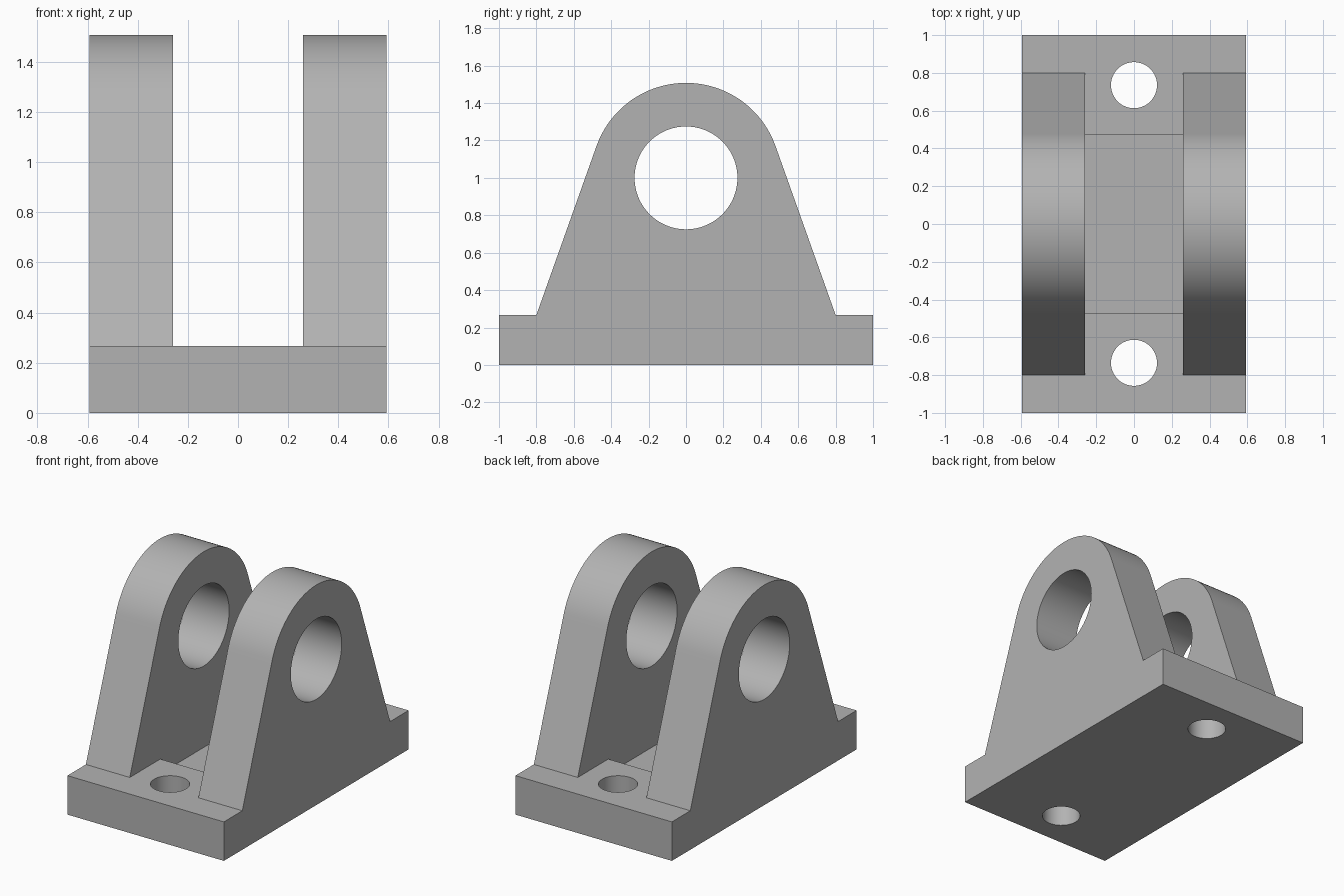
import bpy, bmesh, math
from mathutils import Matrix

if "Cube" in bpy.data.objects:
    bpy.data.objects.remove(bpy.data.objects["Cube"])

HALF_X, BASE_Z = 0.593, 0.267      # half width and base plate height
BORE_Z, EAR_R, FOOT_Y = 1.0, 0.508, 0.8
GAP, RECESS = 0.26, 0.10           # half gap between ears, recess depth

grey = bpy.data.materials.new("plain grey")
grey.diffuse_color = (0.45, 0.45, 0.45, 1)
grey.use_nodes = True
grey.node_tree.nodes["Principled BSDF"].inputs["Base Color"].default_value = grey.diffuse_color


def add_object(name, bm):
    bmesh.ops.recalc_face_normals(bm, faces=bm.faces[:])
    mesh = bpy.data.meshes.new(name)
    bm.to_mesh(mesh)
    bm.free()
    mesh.materials.append(grey)
    ob = bpy.data.objects.new(name, mesh)
    bpy.context.collection.objects.link(ob)
    return ob


def box(name, x, y, z0, z1):
    bm = bmesh.new()
    m = Matrix.Translation((0, 0, (z0 + z1) / 2)) @ Matrix.Diagonal((2 * x, 2 * y, z1 - z0, 1))
    bmesh.ops.create_cube(bm, size=1, matrix=m)
    return add_object(name, bm)


def cylinder(name, radius, depth, matrix, segments):
    bm = bmesh.new()
    bmesh.ops.create_cone(bm, cap_ends=True, segments=segments, radius1=radius,
                          radius2=radius, depth=depth, matrix=matrix)
    return add_object(name, bm)


# Side profile: base plate, sloping flanks tangent to a rounded top
dz = BASE_Z - BORE_Z
tangent = math.atan2(dz, FOOT_Y) + math.acos(EAR_R / math.hypot(FOOT_Y, dz))
profile = [(-1, 0), (1, 0), (1, BASE_Z), (FOOT_Y, BASE_Z)]
STEPS = 48
for i in range(STEPS + 1):
    a = tangent + (math.pi - 2 * tangent) * i / STEPS
    profile.append((EAR_R * math.cos(a), BORE_Z + EAR_R * math.sin(a)))
profile += [(-FOOT_Y, BASE_Z), (-1, BASE_Z)]

# Bracket body extruded across the full width
bm = bmesh.new()
face = bm.faces.new([bm.verts.new((-HALF_X, y, z)) for y, z in profile])
out = bmesh.ops.extrude_face_region(bm, geom=[face])
bmesh.ops.translate(bm, vec=(2 * HALF_X, 0, 0),
                    verts=[v for v in out["geom"] if isinstance(v, bmesh.types.BMVert)])
body = add_object("clevis_bracket", bm)

# Cutters: gap between ears, floor recess, pin bore, bolt holes
cutters = [
    box("gap_cutter", GAP, 1.2, BASE_Z, 2),
    box("recess_cutter", GAP, 0.47, BASE_Z - RECESS, 0.5),
    cylinder("bore_cutter", 0.275, 3,
             Matrix.Translation((0, 0, BORE_Z)) @ Matrix.Rotation(math.pi / 2, 4, 'Y'), 72),
]
for side in (-1, 1):
    cutters.append(cylinder("bolt_hole_cutter", 0.122, 1,
                            Matrix.Translation((0, side * 0.735, 0)), 48))
for c in cutters:
    c.hide_render = True
    mod = body.modifiers.new(c.name, 'BOOLEAN')
    mod.operation, mod.solver, mod.object = 'DIFFERENCE', 'EXACT', c

# Apply the cuts and remove the cutters
bpy.context.view_layer.objects.active = body
body.select_set(True)
for c in cutters:
    c.select_set(False)
for mod in list(body.modifiers):
    bpy.ops.object.modifier_apply(modifier=mod.name)
for c in cutters:
    bpy.data.objects.remove(c)

bpy.ops.object.shade_smooth_by_angle(angle=math.radians(25))
